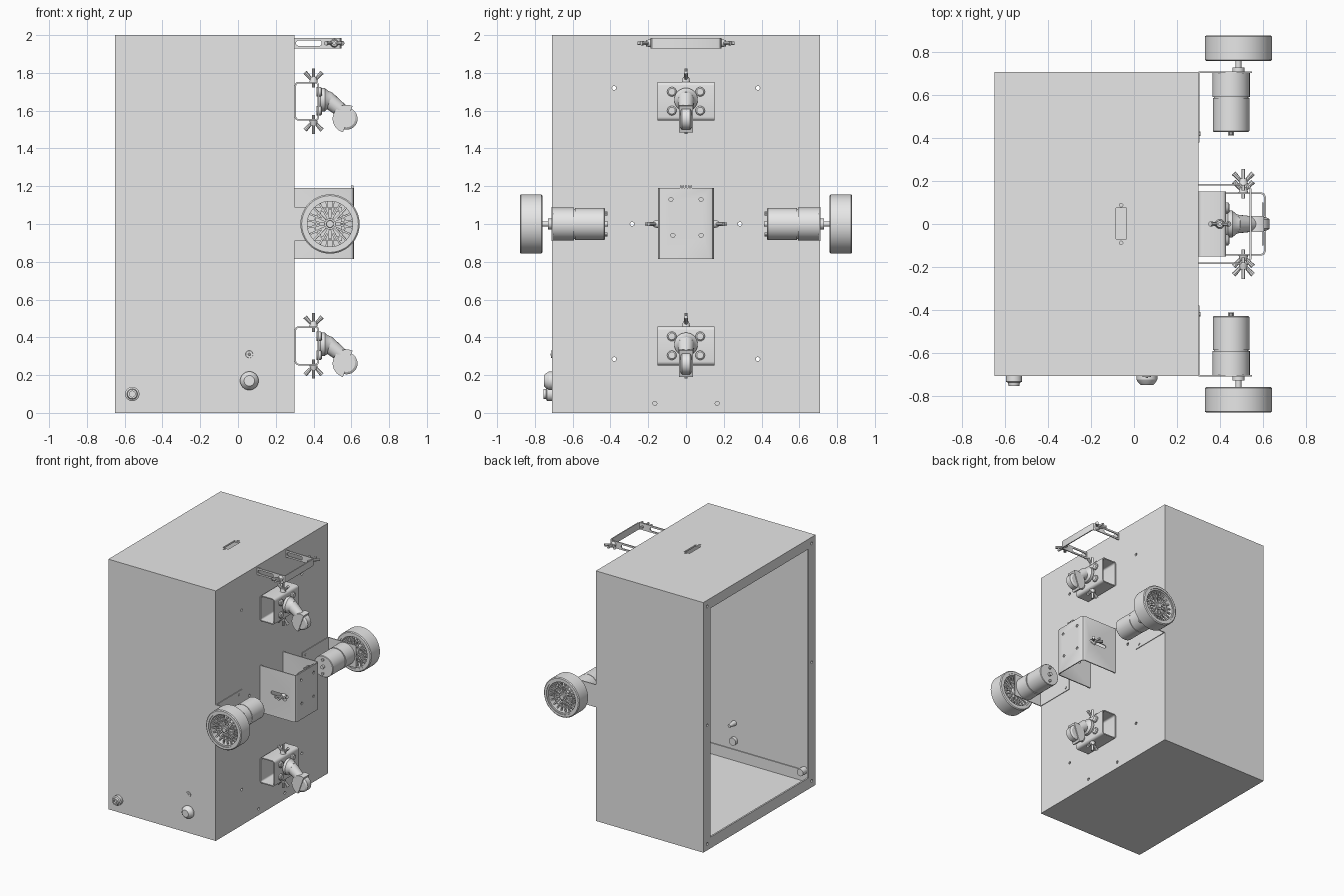
import bpy, bmesh, math
from mathutils import Vector

if "Cube" in bpy.data.objects:
    bpy.data.objects.remove(bpy.data.objects["Cube"], do_unlink=True)

grey = bpy.data.materials.new("plain grey")
grey.use_nodes = True
grey.diffuse_color = (0.8, 0.8, 0.8, 1)
grey.node_tree.nodes["Principled BSDF"].inputs["Base Color"].default_value = (0.8, 0.8, 0.8, 1)
parts = []


def finish(name, bm):
    bmesh.ops.recalc_face_normals(bm, faces=bm.faces)
    me = bpy.data.meshes.new(name)
    bm.to_mesh(me)
    bm.free()
    me.materials.append(grey)
    ob = bpy.data.objects.new(name, me)
    bpy.context.collection.objects.link(ob)
    parts.append(ob)
    return ob


def prism(name, pts, axis, a0, a1, inner=None):
    """Extrude a 2D outline along an axis; an inner outline of equal length makes a hole."""
    place = {"x": lambda u, v, a: (a, u, v),
             "y": lambda u, v, a: (u, a, v),
             "z": lambda u, v, a: (u, v, a)}[axis]
    bm = bmesh.new()
    n = len(pts)
    loops = [[[bm.verts.new(place(u, v, a)) for u, v in line] for a in (a0, a1)]
             for line in ([pts, inner] if inner else [pts])]
    for low, high in loops:
        for i in range(n):
            j = (i + 1) % n
            bm.faces.new((low[i], low[j], high[j], high[i]))
    for end in (0, 1):
        if inner:
            o, c = loops[0][end], loops[1][end]
            for i in range(n):
                j = (i + 1) % n
                bm.faces.new((o[i], o[j], c[j], c[i]))
        else:
            bm.faces.new(loops[0][end])
    return finish(name, bm)


def box(name, x0, x1, y0, y1, z0, z1):
    return prism(name, [(x0, y0), (x1, y0), (x1, y1), (x0, y1)], "z", z0, z1)


def spin(name, origin, axis, profile, n=32, closed=False):
    """Turn (distance, radius) pairs around an axis."""
    d = Vector(axis).normalized()
    u = d.orthogonal().normalized()
    v = d.cross(u)
    bm = bmesh.new()
    rings = []
    for t, r in profile:
        rings.append([bm.verts.new(Vector(origin) + d * t + r * (
            u * math.cos(math.tau * k / n) + v * math.sin(math.tau * k / n)))
            for k in range(n)])
    pairs = list(zip(rings, rings[1:])) + ([(rings[-1], rings[0])] if closed else [])
    for a, b in pairs:
        for k in range(n):
            j = (k + 1) % n
            bm.faces.new((a[k], a[j], b[j], b[k]))
    if not closed:
        bm.faces.new(rings[0])
        bm.faces.new(rings[-1])
    return finish(name, bm)


def rod(name, p, q, r, r2=None, n=20):
    d = Vector(q) - Vector(p)
    return spin(name, p, d, [(0, r), (d.length, r2 or r)], n)


def rounded(cu, cv, hu, hv, r, steps=4):
    pts = []
    for k, (su, sv) in enumerate([(1, 1), (-1, 1), (-1, -1), (1, -1)]):
        for i in range(steps + 1):
            a = math.pi / 2 * (k + i / steps)
            pts.append((cu + su * (hu - r) + r * math.cos(a), cv + sv * (hv - r) + r * math.sin(a)))
    return pts


def channel(x1, h, t):
    """Outline of a U of folded sheet whose open side meets the case."""
    def path(x, w, r):
        return [(0.3, -w), (x - r, -w), (x - r * 0.3, -w + r * 0.3), (x, -w + r),
                (x, w - r), (x - r * 0.3, w - r * 0.3), (x - r, w), (0.3, w)]
    return path(x1, h, 0.022) + path(x1 - t, h - t, 0.015)[::-1]


def cut(ob, cutters):
    for c in cutters:
        m = ob.modifiers.new("cut", "BOOLEAN")
        m.operation, m.solver, m.object = "DIFFERENCE", "EXACT", c
    deps = bpy.context.evaluated_depsgraph_get()
    me = bpy.data.meshes.new_from_object(ob.evaluated_get(deps))
    ob.modifiers.clear()
    ob.data = me
    for c in cutters:
        parts.remove(c)
        bpy.data.objects.remove(c, do_unlink=True)


def wing_nut(name, p, axis):
    """Bolt end, collar and two splayed wings along x."""
    p, d = Vector(p), Vector(axis)
    rod(name + "_bolt", p - d * 0.03, p + d * 0.07, 0.009, n=12)
    rod(name + "_collar", p, p + d * 0.025, 0.022, 0.016)
    for s in (-1, 1):
        side = Vector((s, 0, 0))
        rod(name + "_wing", p + d * 0.012 + side * 0.01, p + d * 0.05 + side * 0.045, 0.008, 0.012, 8)


# Hollow case, open on one side behind a folded rim
case = box("case", -0.65, 0.30, -0.71, 0.71, 0, 2)
cutters = [box("cavity", -0.637, 0.287, -0.697, 0.697, 0.013, 1.987),
           box("opening", -0.7, -0.6, -0.62, 0.62, 0.09, 1.92),
           box("top_slot", -0.085, -0.035, -0.07, 0.075, 1.9, 2.1)]
for y in (-0.088, 0.088):
    cutters.append(rod("top_hole", (-0.06, y, 1.9), (-0.06, y, 2.1), 0.008, n=12))
for y, z in [(0.38, 1.72), (0.38, 0.285), (0.285, 1.0), (0.165, 0.05)]:
    for s in (-1, 1):
        cutters.append(rod("wall_hole", (0.2, s * y, z), (0.4, s * y, z), 0.011, n=12))
for z in (0.05, 1.0, 1.95):
    for y in (-0.66, 0.66):
        cutters.append(rod("rim_hole", (-0.7, y, z), (-0.6, y, z), 0.011, n=12))
cut(case, cutters)

# Controls at the foot of the front, with their bodies inside
spin("socket", (-0.56, -0.71, 0.10), (0, -1, 0),
     [(-0.07, 0.028), (0, 0.028), (0, 0.038), (0.025, 0.038), (0.03, 0.028),
      (0.045, 0.025), (0.045, 0.015), (0.03, 0.015)])
spin("push_button", (0.06, -0.71, 0.17), (0, -1, 0),
     [(-0.04, 0.03), (0, 0.03), (0, 0.049), (0.015, 0.049), (0.03, 0.04), (0.042, 0.028)])
spin("lamp", (0.06, -0.71, 0.31), (0, -1, 0),
     [(-0.08, 0.012), (-0.02, 0.02), (0, 0.02), (0.004, 0.019), (0.004, 0.007), (0.008, 0.004)])
box("inner_strip", -0.63, 0.28, -0.697, -0.69, 0.013, 0.10)

# Top bracket with slotted arms
top = prism("top_bracket", channel(0.547, 0.187, 0.008), "z", 1.93, 1.985)
cut(top, [prism("arm_slot", rounded(0.375, 1.957, 0.068, 0.014, 0.013), "y", -0.3, 0.3)])
for s in (-1, 1):
    wing_nut("top_bracket_nut", (0.51, s * 0.187, 1.957), (0, s, 0))

# Central sleeve, open above and below
sleeve = prism("centre_sleeve", channel(0.615, 0.148, 0.008), "z", 0.815, 1.19)
cutters = [prism("side_slot", rounded(0.47, 1.0, 0.075, 0.014, 0.013), "y", -0.3, 0.3)]
for y, z in [(-0.08, 1.13), (0.08, 1.13), (-0.07, 0.94), (0.08, 0.94)]:
    cutters.append(rod("sleeve_hole", (0.57, y, z), (0.65, y, z), 0.011, n=12))
cut(sleeve, cutters)
box("sleeve_board", 0.597, 0.603, -0.10, 0.10, 0.90, 1.19)
for k in range(-2, 3):
    box("board_pin", 0.598, 0.612, k * 0.014 - 0.004, k * 0.014 + 0.004, 1.18, 1.205)
for s in (-1, 1):
    wing_nut("sleeve_nut", (0.51, s * 0.148, 1.0), (0, s, 0))

# Casters on short lengths of tube
for level, c in (("lower", 0.355), ("upper", 1.65)):
    prism(level + "_caster_tube", rounded(0.365, c, 0.065, 0.103, 0.02), "y", -0.152, 0.152,
          rounded(0.365, c, 0.057, 0.095, 0.013))
    for s in (-1, 1):
        wing_nut(level + "_caster_nut", (0.40, 0, c + s * 0.103), (0, 0, s))
        for t in (-1, 1):
            y, z = s * 0.075, c + t * 0.05
            spin(level + "_plate_bolt", (0.415, y, z), (1, 0, 0),
                 [(0, 0.025), (0.024, 0.025), (0.03, 0.018)], 16)
    spin(level + "_swivel", (0.43, 0, c + 0.008), (1, 0, 0),
         [(0, 0.05), (0.008, 0.062), (0.03, 0.062), (0.045, 0.048), (0.065, 0.04)])
    rod(level + "_caster_neck", (0.47, 0, c + 0.012), (0.555, 0, c - 0.055), 0.045, 0.036)
    hub = (0.575, c - 0.093)
    arc = [math.radians(65 + 10 * k) for k in range(20)]
    prism(level + "_caster_hood", [(hub[0] + 0.074 * math.cos(a), hub[1] + 0.074 * math.sin(a))
                                   for a in arc], "y", -0.037, 0.037)
    spin(level + "_caster_wheel", (hub[0], -0.03, hub[1]), (0, 1, 0),
         [(0, 0.045), (0.008, 0.058), (0.052, 0.058), (0.06, 0.045)])

# Driven wheels with motors on angle brackets
for side, s in (("front", -1), ("back", 1)):
    d = (0, s, 0)
    prism(side + "_bracket", [(0.3, s * 0.38), (0.305, s * 0.38), (0.305, s * 0.705),
                              (0.55, s * 0.705), (0.55, s * 0.712), (0.3, s * 0.712)], "z", 0.91, 1.09)
    for t in (-1, 1):
        rod(side + "_bracket_screw", (0.3, s * 0.42, 1 + t * 0.06), (0.31, s * 0.42, 1 + t * 0.06), 0.011, n=12)
        rod(side + "_motor_terminal", (0.452, s * 0.415, 1 + t * 0.055), (0.452, s * 0.45, 1 + t * 0.055), 0.01, n=8)
    spin(side + "_motor", (0.453, s * 0.43, 1), d,
         [(0, 0.082), (0.004, 0.085), (0.157, 0.085), (0.157, 0.08), (0.163, 0.08),
          (0.163, 0.087), (0.276, 0.087)], 40)
    rod(side + "_motor_tail", (0.453, s * 0.412, 1), (0.453, s * 0.44, 1), 0.014)
    spin(side + "_shaft", (0.487, s * 0.70, 1), d,
         [(0, 0.028), (0.03, 0.028), (0.03, 0.014), (0.17, 0.014)])
    at = (0.487, s * 0.76, 1)
    spin(side + "_tyre", at, d, [(0, 0.132), (0, 0.15), (0.006, 0.157), (0.114, 0.157),
                                 (0.12, 0.15), (0.12, 0.132)], 48, True)
    for label, r0, r1, t0, t1 in (("rim", 0.12, 0.134, 0.004, 0.114), ("mid_ring", 0.078, 0.086, 0.03, 0.1)):
        spin(side + "_" + label, at, d, [(t0, r0), (t0, r1), (t1, r1), (t1, r0)], 48, True)
    spin(side + "_hub", at, d, [(0, 0.03), (0.105, 0.03), (0.105, 0.02), (0.115, 0.018)])
    for k in range(10):
        a = math.tau * k / 10
        for spread in (-0.16, 0.16):
            ends = [Vector((0.487 + r * math.cos(b), 0, 1 + r * math.sin(b)))
                    for r, b in ((0.025, a), (0.124, a + spread))]
            for depth in (0.79, 0.85):
                off = Vector((0, s * depth, 0))
                rod(side + "_spoke", ends[0] + off, ends[1] + off, 0.007, n=4)

# Soft shading on the turned parts, crisp edges elsewhere
bpy.ops.object.select_all(action="DESELECT")
for ob in parts:
    ob.select_set(True)
bpy.context.view_layer.objects.active = case
bpy.ops.object.shade_smooth_by_angle(angle=math.radians(30))
